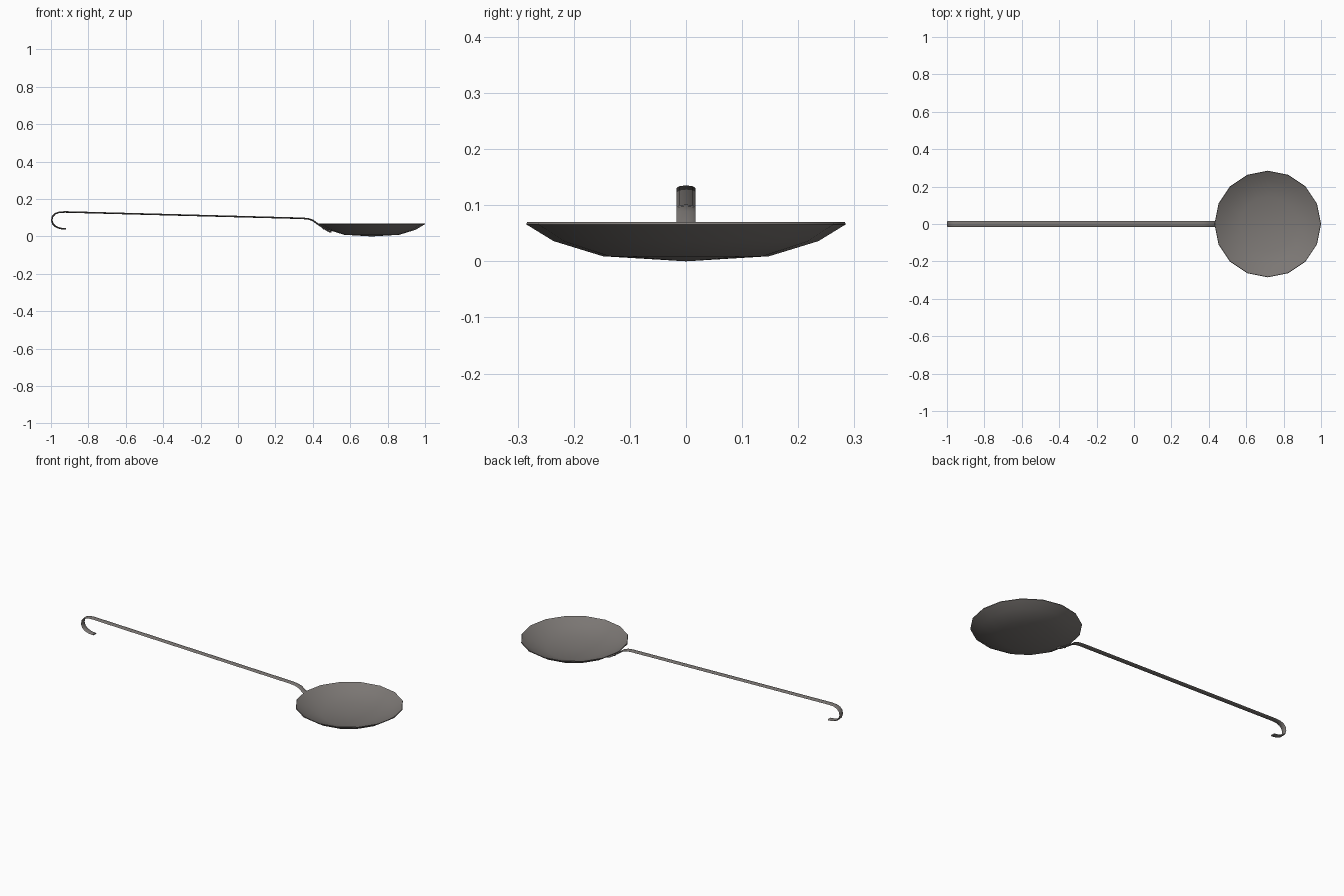
import bpy, bmesh, math
from mathutils import Vector

if "Cube" in bpy.data.objects:
    bpy.data.objects.remove(bpy.data.objects["Cube"])

steel = bpy.data.materials.new("dark steel")
steel.diffuse_color = (0.2, 0.185, 0.175, 1)
steel.use_nodes = True
steel.node_tree.nodes["Principled BSDF"].inputs["Base Color"].default_value = steel.diffuse_color


def finish(name, bm, angle=40):
    bmesh.ops.recalc_face_normals(bm, faces=bm.faces)
    me = bpy.data.meshes.new(name)
    bm.to_mesh(me)
    bm.free()
    ob = bpy.data.objects.new(name, me)
    bpy.context.collection.objects.link(ob)
    me.materials.append(steel)
    bpy.context.view_layer.objects.active = ob
    ob.select_set(True)
    bpy.ops.object.shade_smooth_by_angle(angle=math.radians(angle))
    ob.select_set(False)


def lathe(name, profile, centre, sides, angle=40):
    """Turn an (r, z) profile that starts and ends on the axis."""
    bm = bmesh.new()
    cx, cy, cz = centre
    rings = []
    for r, z in profile:
        n = 1 if r == 0 else sides
        rings.append([bm.verts.new((cx + r * math.cos(2 * math.pi * i / sides),
                                    cy + r * math.sin(2 * math.pi * i / sides),
                                    cz + z)) for i in range(n)])
    for a, b in zip(rings, rings[1:]):
        for i in range(sides):
            j = (i + 1) % sides
            q = [a[i % len(a)], a[j % len(a)], b[j % len(b)], b[i % len(b)]]
            bm.faces.new(list(dict.fromkeys(q)))
    finish(name, bm, angle)


# Shallow bowl: outside up to the rim, then back down the inside
outer = [(0, 0), (0.148, 0.009), (0.236, 0.036), (0.285, 0.066)]
inner = [(0.283, 0.07), (0.234, 0.041), (0.147, 0.014), (0, 0.005)]
lathe("bowl", outer + inner, (0.715, 0, 0), 16)

# Handle: flattened oval strip swept along the hooked side profile
path = [(-0.92, 0.04), (-0.95, 0.043), (-0.974, 0.052), (-0.99, 0.067),
        (-0.996, 0.086), (-0.992, 0.106), (-0.978, 0.121), (-0.957, 0.129),
        (-0.925, 0.131), (0.345, 0.097), (0.375, 0.094), (0.4, 0.086),
        (0.425, 0.067), (0.455, 0.047), (0.479, 0.031), (0.5, 0.025)]
pts = [Vector((x, 0, z)) for x, z in path]
bm = bmesh.new()
rings = []
for i, p in enumerate(pts):
    t = (pts[min(i + 1, len(pts) - 1)] - pts[max(i - 1, 0)]).normalized()
    up = Vector((-t.z, 0, t.x))
    rings.append([bm.verts.new(p + Vector((0, 0.0165 * math.cos(k * math.pi / 4), 0))
                               + up * 0.0042 * math.sin(k * math.pi / 4))
                  for k in range(8)])
for a, b in zip(rings, rings[1:]):
    for k in range(8):
        bm.faces.new([a[k], a[(k + 1) % 8], b[(k + 1) % 8], b[k]])
bm.faces.new(rings[0])
bm.faces.new(rings[-1])
finish("handle", bm, 50)

# Rivets holding the handle under the bowl
for n, (x, z) in enumerate([(0.459, 0.042), (0.492, 0.026)]):
    lathe(f"rivet_{n + 1}", [(0, -0.006), (0.005, -0.004), (0.007, 0.0),
                             (0.007, 0.006), (0, 0.006)], (x, 0, z), 8)
